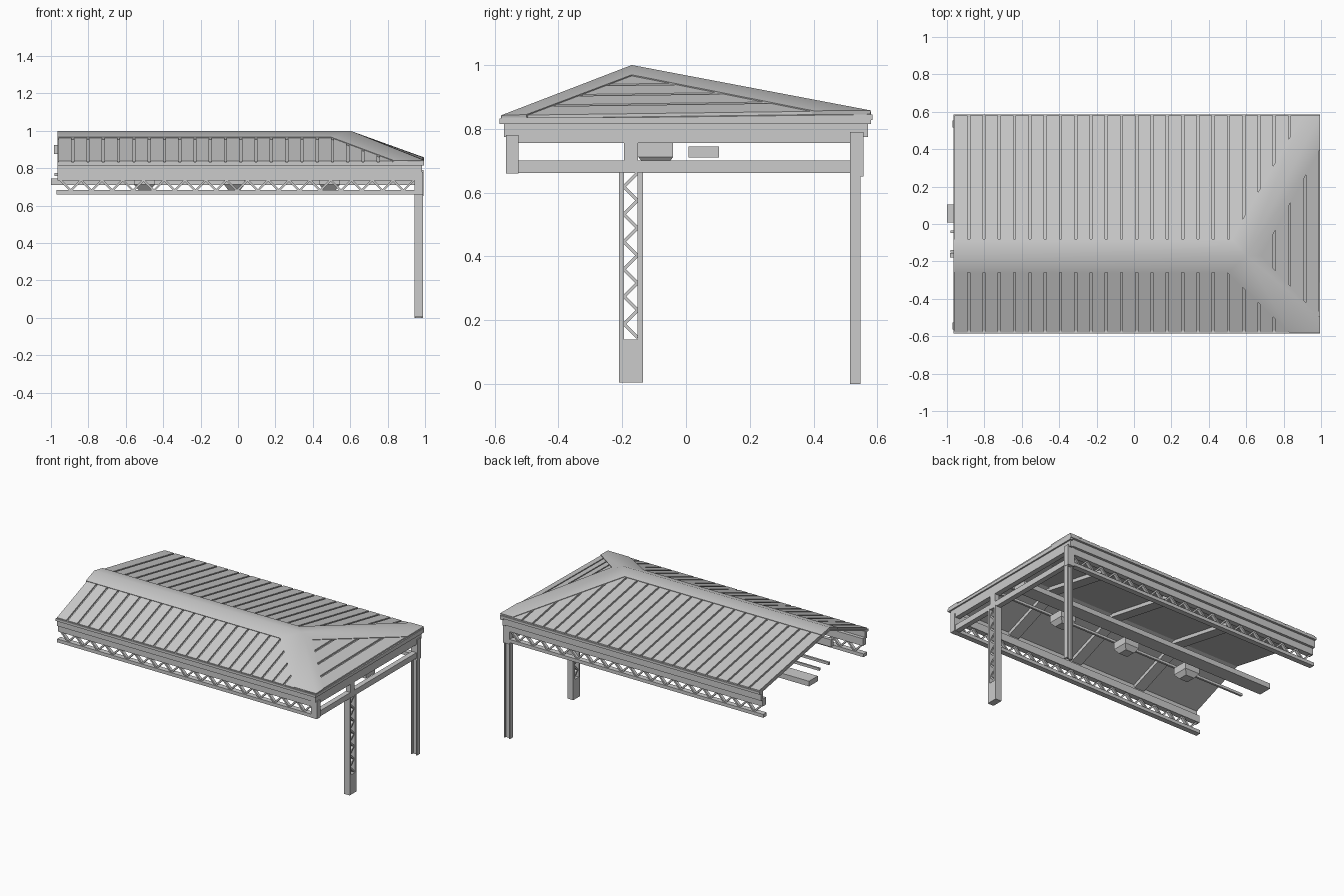
import bpy, bmesh
from math import radians
from mathutils import Vector

if "Cube" in bpy.data.objects:
    bpy.data.objects.remove(bpy.data.objects["Cube"])

X0, XR, XE, YF, YB, YR, ZR = -0.965, 0.6, 0.995, -0.58, 0.58, -0.17, 0.986


def finish(name, bm):
    bmesh.ops.recalc_face_normals(bm, faces=bm.faces)
    me = bpy.data.meshes.new(name)
    bm.to_mesh(me)
    bm.free()
    ob = bpy.data.objects.new(name, me)
    bpy.context.collection.objects.link(ob)
    return ob


def prism(bm, bottom, top):
    b = [bm.verts.new(p) for p in bottom]
    t = [bm.verts.new(p) for p in top]
    bm.faces.new(b)
    bm.faces.new(t)
    for i in range(len(b)):
        j = (i + 1) % len(b)
        bm.faces.new((b[i], b[j], t[j], t[i]))


def box(bm, x0, x1, y0, y1, z0, z1):
    q = [(x0, y0), (x1, y0), (x1, y1), (x0, y1)]
    prism(bm, [(x, y, z0) for x, y in q], [(x, y, z1) for x, y in q])


def bar(bm, a, b, w, h, side):
    # rectangular bar from a to b, width w along the side vector
    a, b, s = Vector(a), Vector(b), Vector(side)
    u = (b - a).cross(s).normalized() * h / 2
    s = s * w / 2
    offs = [s + u, s - u, -s - u, -s + u]
    prism(bm, [a + o for o in offs], [b + o for o in offs])


def boxes(name, *dims):
    bm = bmesh.new()
    for d in dims:
        box(bm, *d)
    return finish(name, bm)


# roof planes
def front(x, y):
    return ZR - 0.385 * (YR - y)


def back(x, y):
    return ZR - 0.19 * (y - YR)


def east(x, y):
    return ZR - 0.382 * (x - XR) + 0.0129 * (y - YR)


def slab(bm, pts, plane, lo, hi):
    prism(bm, [(x, y, plane(x, y) + lo) for x, y in pts],
          [(x, y, plane(x, y) + hi) for x, y in pts])


def hip(x, edge):
    return YR + (edge - YR) * max(0, (x - XR) / (XE - XR))


# roof deck
bm = bmesh.new()
slab(bm, [(X0, YR), (X0, YF), (XE, YF), (XR, YR)], front, -0.012, 0)
slab(bm, [(X0, YR), (X0, YB), (XE, YB), (XR, YR)], back, -0.012, 0)
slab(bm, [(XR, YR), (XE, YF), (XE, YB)], east, -0.012, 0)
finish("roof_deck", bm)

# raised roof panels separated by narrow grooves
bm = bmesh.new()
n = 24
step = (XE - X0) / n
for i in range(n):
    a, b = X0 + i * step + 0.006, X0 + (i + 1) * step - 0.006
    for edge, plane, s in ((YF, front, 1), (YB, back, -1)):
        ya, yb = hip(a, edge) - s * 0.03, hip(b, edge) - s * 0.03
        if (yb - edge) * s > 0.02:
            slab(bm, [(a, edge), (b, edge), (b, yb), (a, ya)], plane, -0.002, 0.01)
    if a > XR + 0.03:
        slab(bm, [(a, hip(a, YF) + 0.02), (b, hip(b, YF) + 0.02),
                  (b, hip(b, YB) - 0.02), (a, hip(a, YB) - 0.02)], east, -0.002, 0.01)
finish("roof_panels", bm)

# ridge and hip capping, softly rounded over the ridges
bm = bmesh.new()
for plane, pts in (
        (front, [(X0, YR), (X0, -0.26), (0.5, -0.26), (XR, YR)]),
        (front, [(XR, YR), (0.5, -0.26), (0.83, YF), (XE, YF)]),
        (back, [(X0, YR), (XR, YR), (0.52, -0.08), (X0, -0.08)]),
        (back, [(XR, YR), (XE, YB), (0.9, YB), (0.52, -0.08)]),
        (east, [(XR, YR), (XE, YF), (XE, -0.5), (0.68, YR)]),
        (east, [(XR, YR), (0.68, YR), (XE, 0.4), (XE, YB)])):
    bm.faces.new([bm.verts.new((x, y, plane(x, y) + 0.014)) for x, y in pts])
bmesh.ops.remove_doubles(bm, verts=bm.verts, dist=0.004)
bmesh.ops.recalc_face_normals(bm, faces=bm.faces)
if sum(f.normal.z for f in bm.faces) < 0:
    bmesh.ops.reverse_faces(bm, faces=bm.faces)
me = bpy.data.meshes.new("ridge_capping")
bm.to_mesh(me)
bm.free()
cap = bpy.data.objects.new("ridge_capping", me)
bpy.context.collection.objects.link(cap)
mod = cap.modifiers.new("thickness", 'SOLIDIFY')
mod.thickness = 0.012
mod.offset = -1
bpy.context.view_layer.objects.active = cap
cap.select_set(True)
bpy.ops.object.modifier_apply(modifier="thickness")
bpy.ops.object.shade_smooth_by_angle(angle=radians(40))

# gutters and fascia round three sides
boxes("gutter", (X0, XE, -0.585, -0.565, 0.815, 0.832), (X0, XE, 0.562, 0.585, 0.828, 0.845),
      (0.975, XE, -0.58, 0.58, 0.815, 0.835))
boxes("fascia", (X0, 0.985, -0.57, -0.55, 0.775, 0.825), (X0, 0.985, 0.55, 0.57, 0.78, 0.835),
      (0.965, 0.985, -0.57, 0.57, 0.775, 0.825))

# lattice edge beams, front and back
for y, name in ((-0.545, "front_truss"), (0.535, "back_truss")):
    bm = bmesh.new()
    box(bm, X0, 0.95, y - 0.018, y + 0.018, 0.735, 0.785)
    box(bm, -0.97, 0.95, y - 0.018, y + 0.018, 0.66, 0.683)
    m = 34
    for i in range(m):
        xa, xb = -0.95 + i * 1.89 / m, -0.95 + (i + 1) * 1.89 / m
        za, zb = (0.736, 0.68) if i % 2 == 0 else (0.68, 0.736)
        bar(bm, (xa, y, za), (xb, y, zb), 0.02, 0.011, (0, 1, 0))
    finish(name, bm)

# end beams between the columns
boxes("end_beam", (0.95, 0.985, -0.53, 0.52, 0.662, 0.70), (0.95, 0.985, -0.53, 0.52, 0.755, 0.785),
      (0.95, 0.985, -0.195, -0.15, 0.70, 0.757))
boxes("front_corner_post", (0.945, 0.99, -0.565, -0.525, 0.66, 0.78))

# back column, I-section with a wider head
boxes("back_column", (0.945, 0.953, 0.515, 0.547, 0.0, 0.66), (0.982, 0.99, 0.515, 0.547, 0.0, 0.66),
      (0.95, 0.985, 0.527, 0.535, 0.0, 0.66))
boxes("back_column_head", (0.943, 0.992, 0.515, 0.557, 0.65, 0.79))

# lattice column with solid base
bm = bmesh.new()
box(bm, 0.945, 0.99, -0.21, -0.195, 0.01, 0.665)
box(bm, 0.945, 0.99, -0.152, -0.135, 0.01, 0.665)
box(bm, 0.945, 0.99, -0.21, -0.135, 0.005, 0.14)
for i in range(12):
    za, zb = 0.145 + i * 0.043, 0.145 + (i + 1) * 0.043
    ya, yb = (-0.152, -0.195) if i % 2 == 0 else (-0.195, -0.152)
    bar(bm, (0.967, ya, za), (0.967, yb, zb), 0.03, 0.01, (1, 0, 0))
finish("lattice_column", bm)

# sloping rafters under the roof
bm = bmesh.new()
for x in (-0.5, 0.0, 0.5):
    for y, plane in ((-0.55, front), (0.55, back)):
        bar(bm, (x, y, plane(x, y) - 0.024), (x, YR, ZR - 0.024), 0.075, 0.024, (1, 0, 0))
finish("rafters", bm)

# ridge beam, service rails and cable tray
boxes("ridge_beam", (-0.985, 0.58, -0.18, -0.155, 0.875, 0.925))
boxes("lamp_rails", (-0.98, 0.96, -0.152, -0.138, 0.758, 0.775), (-0.98, 0.96, -0.047, -0.035, 0.758, 0.775))
boxes("cable_tray", (-1.0, 0.96, 0.008, 0.103, 0.71, 0.745))

# hanging lamps with tapered bowls
for i, x in enumerate((-0.5, -0.02, 0.49)):
    bm = bmesh.new()
    y, r = -0.095, 0.055
    box(bm, x - r, x + r, y - r, y + r, 0.712, 0.76)
    corners = [(-1, -1), (1, -1), (1, 1), (-1, 1)]
    prism(bm, [(x + 0.032 * u, y + 0.032 * v, 0.683) for u, v in corners],
          [(x + r * u, y + r * v, 0.712) for u, v in corners])
    finish("lamp_%d" % (i + 1), bm)
